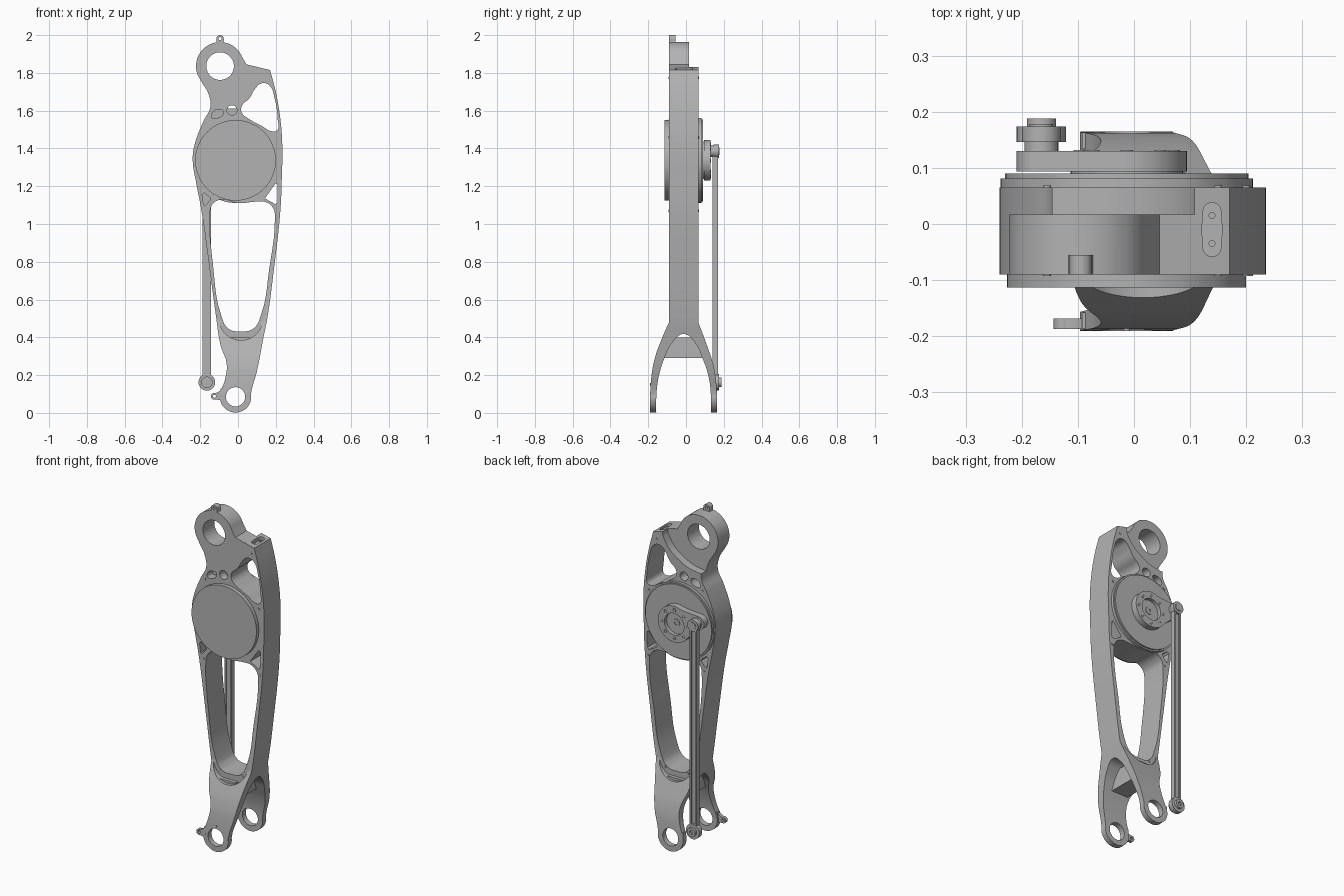
import bpy, bmesh
from math import sin, cos, radians
from mathutils import Matrix

cube = bpy.data.objects.get("Cube")
if cube:
    bpy.data.objects.remove(cube, do_unlink=True)

GREY = (0.45, 0.45, 0.45, 1)
metal = bpy.data.materials.new("grey metal")
metal.use_nodes = True
metal.diffuse_color = GREY
metal.node_tree.nodes["Principled BSDF"].inputs["Base Color"].default_value = GREY

FRONT = Matrix(((1, 0, 0, 0), (0, 0, 1, 0), (0, 1, 0, 0), (0, 0, 0, 1)))  # (x, z) drawing
SIDE = Matrix(((0, 0, 1, 0), (1, 0, 0, 0), (0, 1, 0, 0), (0, 0, 0, 1)))   # (y, z) drawing
TOP = Matrix.Identity(4)                                                  # (x, y) drawing


def arc(cx, cz, r, start=0, end=360, n=24):
    full = end - start == 360
    steps = n if full else n - 1
    return [(cx + r * cos(radians(start + (end - start) * i / steps)),
             cz + r * sin(radians(start + (end - start) * i / steps))) for i in range(n)]


def prism(name, loops, lo, hi, plane=FRONT):
    """Extrude closed loops; inner loops are holes, a third item marks a corner."""
    curve = bpy.data.curves.new(name, "CURVE")
    curve.dimensions, curve.fill_mode = "2D", "BOTH"
    curve.extrude, curve.resolution_u = (hi - lo) / 2, 5
    for loop in loops:
        spline = curve.splines.new("BEZIER")
        spline.bezier_points.add(len(loop) - 1)
        spline.use_cyclic_u = True
        for bp, p in zip(spline.bezier_points, loop):
            bp.co = (p[0], p[1], 0)
            kind = "VECTOR" if len(p) > 2 else "AUTO"
            bp.handle_left_type = bp.handle_right_type = kind
    temp = bpy.data.objects.new(name, curve)
    bpy.context.scene.collection.objects.link(temp)
    graph = bpy.context.evaluated_depsgraph_get()
    mesh = bpy.data.meshes.new_from_object(temp.evaluated_get(graph))
    bpy.data.objects.remove(temp, do_unlink=True)
    mesh.transform(plane @ Matrix.Translation((0, 0, (lo + hi) / 2)))
    bm = bmesh.new()
    bm.from_mesh(mesh)
    bmesh.ops.remove_doubles(bm, verts=bm.verts, dist=0.00005)
    bmesh.ops.recalc_face_normals(bm, faces=bm.faces)
    bm.to_mesh(mesh)
    bm.free()
    mesh.materials.clear()
    mesh.materials.append(metal)
    ob = bpy.data.objects.new(name, mesh)
    bpy.context.scene.collection.objects.link(ob)
    return ob


def disc(name, x, z, r, lo, hi, hole=0):
    loops = [arc(x, z, r, n=16)]
    if hole:
        loops.append(arc(x, z, hole, n=12))
    return prism(name, loops, lo, hi)


def box(name, x0, x1, y0, y1, z0, z1):
    return prism(name, [[(x0, z0, 1), (x1, z0, 1), (x1, z1, 1), (x0, z1, 1)]], y0, y1)


def boolean(target, cutter, operation):
    cutter.hide_render = True
    mod = target.modifiers.new("cut", "BOOLEAN")
    mod.object, mod.operation, mod.solver = cutter, operation, "EXACT"
    bpy.context.view_layer.objects.active = target
    bpy.ops.object.modifier_apply(modifier=mod.name)
    bpy.data.objects.remove(cutter, do_unlink=True)


MX, MZ = -0.013, 1.337     # motor axis
TX, TZ = -0.095, 1.836     # top joint axis
BX, BZ = -0.013, 0.085     # bottom joint axis
RX, R_TOP, R_LOW = -0.165, 1.385, 0.162  # push rod

# Link body: front silhouette intersected with the forked side profile
right_edge = [(0.10, 0.22), (0.135, 0.4), (0.155, 0.5), (0.19, 0.76), (0.225, 1.08), (0.232, 1.25),
              (0.235, 1.4), (0.225, 1.55), (0.2, 1.7), (0.17, 1.815, 1), (0.045, 1.845, 1)]
left_edge = [(-0.155, 1.685), (-0.147, 1.615), (-0.18, 1.55), (-0.23, 1.42), (-0.24, 1.34),
             (-0.22, 1.21), (-0.195, 1.08), (-0.15, 0.76), (-0.115, 0.5), (-0.093, 0.36),
             (-0.06, 0.26), (-0.068, 0.18)]
outline = (arc(BX, BZ, 0.083, 170, 370, 12) + right_edge
           + arc(TX, TZ, 0.127, 20, 215, 12) + left_edge)
body = prism("link_body", [outline], -0.3, 0.3)
fork_profile = [(-0.09, 2.1, 1), (-0.09, 0.48, 1), (-0.125, 0.4), (-0.167, 0.283), (-0.187, 0.15),
                (-0.19, -0.05, 1), (-0.157, -0.05, 1), (-0.155, 0.12), (-0.14, 0.21),
                (-0.114, 0.29), (-0.07, 0.375), (-0.012, 0.418), (0.045, 0.375), (0.087, 0.29),
                (0.115, 0.21), (0.13, 0.12), (0.132, -0.05, 1), (0.165, -0.05, 1),
                (0.162, 0.13), (0.148, 0.24), (0.11, 0.36), (0.065, 0.48, 1), (0.065, 2.1, 1)]
boolean(body, prism("fork_cutter", [fork_profile], -0.4, 0.4, SIDE), "INTERSECT")

# Openings through the body
main_window = [(-0.148, 1.06), (-0.13, 0.76), (-0.09, 0.52), (-0.05, 0.445), (0.015, 0.432),
               (0.08, 0.445), (0.122, 0.52), (0.165, 0.76), (0.195, 1.03), (0.188, 1.08),
               (0.15, 1.115), (0.09, 1.118), (0, 1.11), (-0.09, 1.13), (-0.138, 1.1)]
upper_window = [(0.165, 1.735), (0.125, 1.745), (0.09, 1.715), (0.06, 1.665), (0.02, 1.625),
                (0.02, 1.59), (0.06, 1.555), (0.125, 1.52), (0.185, 1.49), (0.21, 1.5),
                (0.21, 1.555), (0.195, 1.66)]
right_gap = [(0.143, 1.135, 1), (0.198, 1.105, 1), (0.209, 1.115, 1), (0.21, 1.21, 1),
             (0.198, 1.215, 1)]
left_gap = [(-0.19, 1.155, 1), (-0.18, 1.165, 1), (-0.145, 1.138, 1), (-0.145, 1.13, 1),
            (-0.175, 1.095, 1), (-0.182, 1.1, 1)]
slot = [(-0.137, 1.562), (-0.115, 1.56), (-0.08, 1.58), (-0.08, 1.6), (-0.1, 1.606), (-0.13, 1.595)]
for loop in (main_window, upper_window, right_gap, left_gap, slot, arc(-0.032, 1.602, 0.026, n=10),
             arc(TX, TZ, 0.073), arc(BX, BZ, 0.051)):
    boolean(body, prism("window_cutter", [loop], -0.35, 0.35), "DIFFERENCE")

# Ledges where the fork meets the main window
for y0, y1 in ((-0.3, -0.0905), (0.0655, 0.3)):
    boolean(body, disc("ledge_cutter", 0.016, 0.5, 0.115, y0, y1), "DIFFERENCE")

# Thinner neck behind the top joint
neck = [(0.108, 2.1, 1), (0.108, 1.81, 1), (0.07, 1.745), (0.0, 1.69), (-0.08, 1.655),
        (-0.3, 1.65, 1), (-0.3, 2.1, 1)]
boolean(body, prism("neck_cutter", [neck], 0.017, 0.2), "DIFFERENCE")

# Pocket with two screws in the top shoulder
pocket = arc(0.139, 0.022, 0.016, 0, 180, 7) + arc(0.139, -0.042, 0.016, 180, 360, 7)
boolean(body, prism("shoulder_cutter", [pocket], 1.805, 1.9, TOP), "DIFFERENCE")
for y in (-0.035, 0.015):
    prism("shoulder_screw", [arc(0.139, y, 0.006, n=8)], 1.8, 1.81, TOP)

box("slot_floor", -0.141, -0.005, -0.04, 0.01, 1.555, 1.612)
box("fork_web", -0.05, 0.06, -0.113, 0.086, 0.29, 0.4)

# Stop lugs on the joints
top_lug = [(TX - 0.035, 1.945, 1), (TX + 0.035, 1.945, 1), (TX + 0.02, 1.965)]
top_lug += arc(TX, 1.98, 0.02, 0, 180, 7) + [(TX - 0.02, 1.965)]
prism("top_lug", [top_lug, arc(TX, 1.981, 0.008, n=8)], -0.09, -0.055)
low_lug = [(-0.085, 0.125, 1)] + arc(-0.125, 0.088, 0.018, 70, 290, 8) + [(-0.085, 0.065, 1)]
prism("lower_lug", [low_lug, arc(-0.125, 0.088, 0.008, n=8)], -0.187, -0.168)
for y0, y1 in ((-0.187, -0.158), (0.134, 0.163)):
    box("lug_root", -0.093, -0.07, y0, y1, 0.065, 0.128)

# Motor covers
disc("front_cover", MX, MZ, 0.213, -0.113, -0.089)
disc("rear_cover", MX, MZ, 0.225, 0.064, 0.081)
disc("rear_cover_step", MX, MZ, 0.217, 0.08, 0.09)

# Crank on the rear output
crank = arc(MX, MZ, 0.107, 213, 473, 18) + arc(RX - 0.004, R_TOP, 0.04, 88, 240, 9)
prism("crank", [crank, arc(MX, MZ, 0.064)], 0.094, 0.13)
disc("crank_spacer", MX, MZ, 0.1, 0.089, 0.095)
disc("output_hub", MX, MZ, 0.066, 0.089, 0.108)
disc("output_centre", MX, MZ, 0.022, 0.107, 0.112, 0.01)
for x, z in arc(MX, MZ, 0.084, 0, 360, 8):
    disc("crank_bolt", x, z, 0.011, 0.128, 0.132, 0.005)

# Push rod: eyes, grooved beam and pins
for z, r in ((R_TOP, 0.035), (R_LOW, 0.044)):
    disc("rod_eye", RX, z, r, 0.146, 0.174, 0.02)
    disc("rod_pin", RX, z, 0.03, 0.129, 0.147)
    disc("rod_pin_core", RX, z, 0.021, 0.14, 0.178)
disc("lower_pin_head", RX, R_LOW, 0.026, 0.17, 0.188, 0.011)
box("rod_web", RX - 0.02, RX + 0.02, 0.147, 0.161, R_LOW + 0.03, R_TOP - 0.025)
for side in (-1, 1):
    x = RX + side * 0.018
    box("rod_flange", x - 0.005, x + 0.005, 0.14, 0.17, R_LOW + 0.035, R_TOP - 0.025)

# Small screws on the front and rear of the frame
for x, z in ((-0.155, 1.545), (0.2, 1.46), (0.15, 1.775), (-0.165, 1.07), (0.205, 1.07),
             (-0.058, 0.437), (0.092, 0.437)):
    disc("frame_screw", x, z, 0.007, -0.093, -0.088)
    disc("frame_screw", x, z, 0.007, 0.063, 0.069)
for x, z in ((BX - 0.066, BZ), (BX + 0.066, BZ), (BX, BZ - 0.066), (BX, BZ + 0.066)):
    disc("joint_screw", x, z, 0.006, -0.191, -0.18)

# Crisp edges, smooth curved walls
for ob in bpy.context.scene.objects:
    ob.select_set(ob.type == "MESH")
    if ob.type == "MESH":
        bpy.context.view_layer.objects.active = ob
bpy.ops.object.shade_smooth_by_angle(angle=radians(30))
